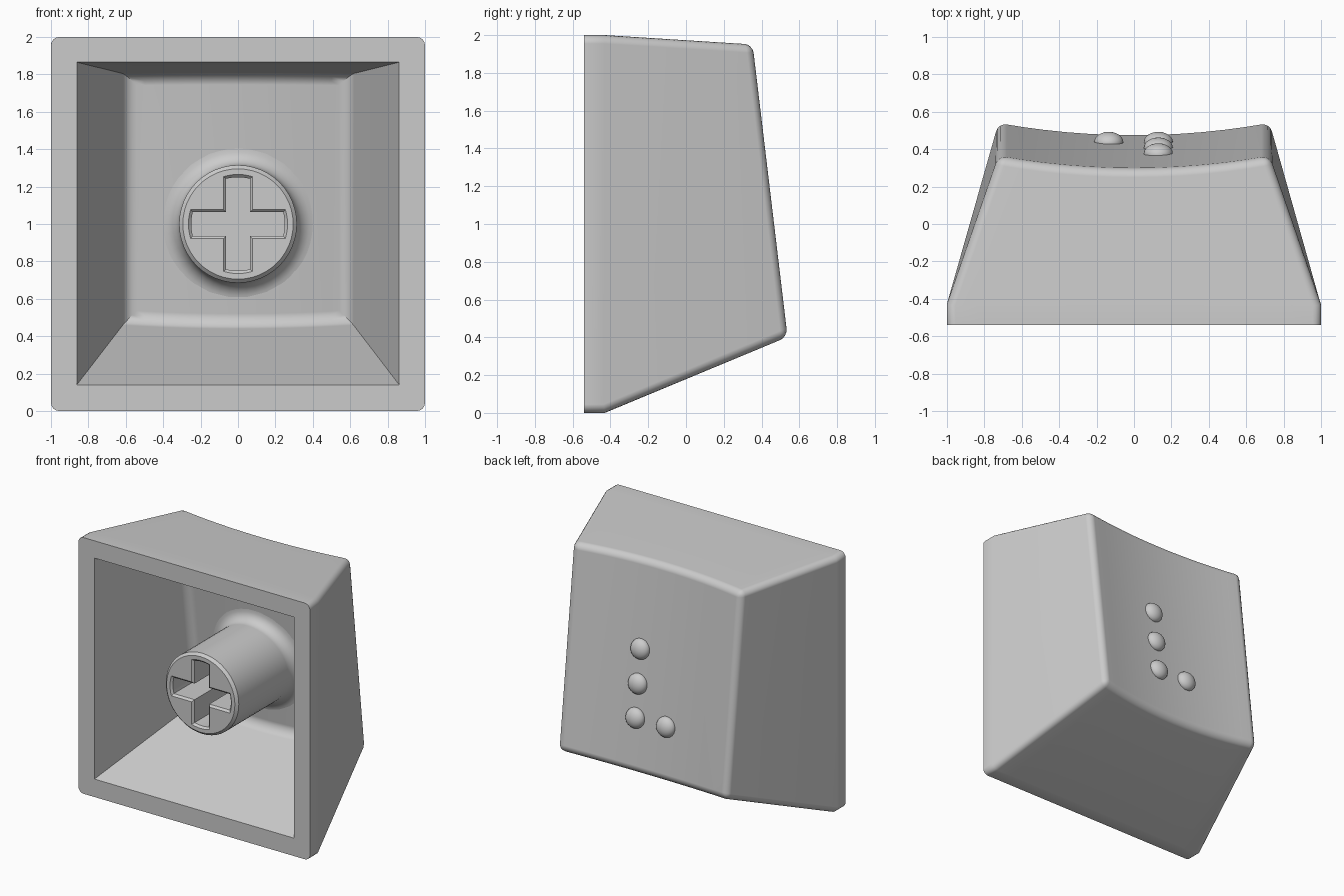
import bpy
import bmesh
from math import sin, cos, pi, asin, radians

cube = bpy.data.objects.get("Cube")
if cube:
    bpy.data.objects.remove(cube, do_unlink=True)

# Single grey plastic
GREY = (0.6, 0.6, 0.6, 1.0)
plastic = bpy.data.materials.new("grey_plastic")
plastic.use_nodes = True
plastic.diffuse_color = GREY
plastic.node_tree.nodes["Principled BSDF"].inputs["Base Color"].default_value = GREY

COLS = 12                      # columns across the dished back


def to_object(bm, name):
    bmesh.ops.recalc_face_normals(bm, faces=bm.faces[:])
    mesh = bpy.data.meshes.new(name)
    bm.to_mesh(mesh)
    bm.free()
    mesh.materials.append(plastic)
    obj = bpy.data.objects.new(name, mesh)
    bpy.context.collection.objects.link(obj)
    return obj


def activate(obj):
    bpy.ops.object.select_all(action='DESELECT')
    obj.select_set(True)
    bpy.context.view_layer.objects.active = obj


def cut(obj, cutter):
    activate(obj)
    mod = obj.modifiers.new("cut", 'BOOLEAN')
    mod.operation = 'DIFFERENCE'
    mod.solver = 'EXACT'
    mod.object = cutter
    bpy.ops.object.modifier_apply(modifier=mod.name)
    bpy.data.objects.remove(cutter, do_unlink=True)


def smooth(obj, angle=32):
    activate(obj)
    bpy.ops.object.shade_smooth_by_angle(angle=radians(angle))
    mod = obj.modifiers.new("even_shading", 'WEIGHTED_NORMAL')
    mod.keep_sharp = True


def loft(bm, rings):
    """Skin closed rings of points; returns their vertices."""
    loops = [[bm.verts.new(p) for p in ring] for ring in rings]
    for a, b in zip(loops, loops[1:]):
        n = len(a)
        for i in range(n):
            j = (i + 1) % n
            bm.faces.new((a[i], a[j], b[j], b[i]))
    return loops


def dished_surface(x, z, half, low, high, dip):
    t = (z - low[1]) / (high[1] - low[1])
    return low[0] + t * (high[0] - low[0]) - dip * (1 - (x / half) ** 2)


def frustum(name, y0, y1, half, z0, z1, back, round_by, round_corners):
    """Tapered box along y with a dished back; back = half width, low, high, dip."""
    back_half, low, high, dip = back
    steps = [2 * i / COLS - 1 for i in range(COLS + 1)]

    def edge(z_front, corner, order):
        pts = []
        for s in order:
            y = corner[0] - dip * (1 - s * s)
            t = (y - y1) / (corner[0] - y1)
            pts.append((s * back_half, y, z_front + t * (corner[1] - z_front)))
        return pts

    rings = [[(s * half, y, z0) for s in steps]
             + [(s * half, y, z1) for s in reversed(steps)] for y in (y0, y1)]
    rings.append(edge(z0, low, steps) + edge(z1, high, steps[::-1]))
    bm = bmesh.new()
    loops = loft(bm, rings)
    bm.faces.new(loops[0])
    rear = loops[2]
    n = len(rear)
    for i in range(COLS):
        bm.faces.new((rear[i], rear[i + 1], rear[n - 2 - i], rear[n - 1 - i]))
    # Round the back outline, and the four long corners if wanted
    edges = [bm.edges.get((rear[i], rear[(i + 1) % n])) for i in range(n)]
    if round_corners:
        for a, b in zip(loops, loops[1:]):
            edges += [bm.edges.get((a[i], b[i])) for i in (0, COLS, COLS + 1, n - 1)]
    bmesh.ops.recalc_face_normals(bm, faces=bm.faces[:])
    bmesh.ops.bevel(bm, geom=edges, offset=round_by, offset_type='OFFSET',
                    segments=4, profile=0.5, affect='EDGES', clamp_overlap=True)
    return to_object(bm, name)


# Hollow cap: outer shell minus tapered cavity
OUTER = (0.725, (0.545, 0.405), (0.36, 1.95), 0.065)
INNER = (0.60, (0.36, 0.48), (0.20, 1.80), 0.05)
shell = frustum("cap_shell", -0.54, -0.43, 1.0, 0.0, 2.0, OUTER, 0.045, True)
cavity = frustum("cavity_cutter", -0.62, -0.54, 0.862, 0.14, 1.865, INNER, 0.06, False)
cut(shell, cavity)
smooth(shell)

# Round stem, flaring into the cavity wall
SIDES, STEM_R, FLARE, STEM_Z = 48, 0.315, 0.09, 1.0


def stem_ring(radius, y=None, offset=0.0):
    ring = []
    for i in range(SIDES):
        a = 2 * pi * i / SIDES
        x, z = radius * cos(a), STEM_Z + radius * sin(a)
        ring.append((x, dished_surface(x, z, *INNER) + offset if y is None else y, z))
    return ring


rings = [stem_ring(STEM_R - 0.02, -0.46), stem_ring(STEM_R, -0.44)]
for k in range(7):
    a = k * pi / 12
    rings.append(stem_ring(STEM_R + FLARE * (1 - cos(a)), offset=-FLARE * (1 - sin(a))))
rings.append(stem_ring(STEM_R + FLARE, offset=0.04))
bm = bmesh.new()
loops = loft(bm, rings)
bm.faces.new(loops[0])
bm.faces.new(loops[-1])
stem = to_object(bm, "stem")


# Cross socket with arc-ended arms and a chamfered mouth
def cross_ring(y, grow):
    w, r = 0.063 + grow, 0.25 + grow
    spread = asin(w / r)
    ring = []
    for arm in range(4):
        mid = arm * pi / 2
        for k in range(7):
            a = mid + spread * (k / 3 - 1)
            ring.append((r * cos(a), y, STEM_Z + r * sin(a)))
        a = mid + pi / 4
        ring.append((w * 2 ** 0.5 * cos(a), y, STEM_Z + w * 2 ** 0.5 * sin(a)))
    return ring


bm = bmesh.new()
loops = loft(bm, [cross_ring(-0.52, 0.015), cross_ring(-0.46, 0.015),
                  cross_ring(-0.445, 0.0), cross_ring(-0.04, 0.0)])
bm.faces.new(loops[0])
bm.faces.new(loops[-1])
cut(stem, to_object(bm, "socket_cutter"))
smooth(stem)

# Tactile bumps on the dished back
for i, (x, z) in enumerate([(0.13, 1.29), (0.13, 1.03), (0.13, 0.775), (-0.135, 0.775)]):
    bpy.ops.mesh.primitive_uv_sphere_add(
        segments=24, ring_count=12, radius=1,
        location=(x, dished_surface(x, z, *OUTER), z), rotation=(radians(7), 0, 0))
    bump = bpy.context.object
    bump.name = f"tactile_bump_{i + 1}"
    bump.scale = (0.078, 0.055, 0.078)
    bump.data.materials.append(plastic)
    bpy.ops.object.shade_smooth()
